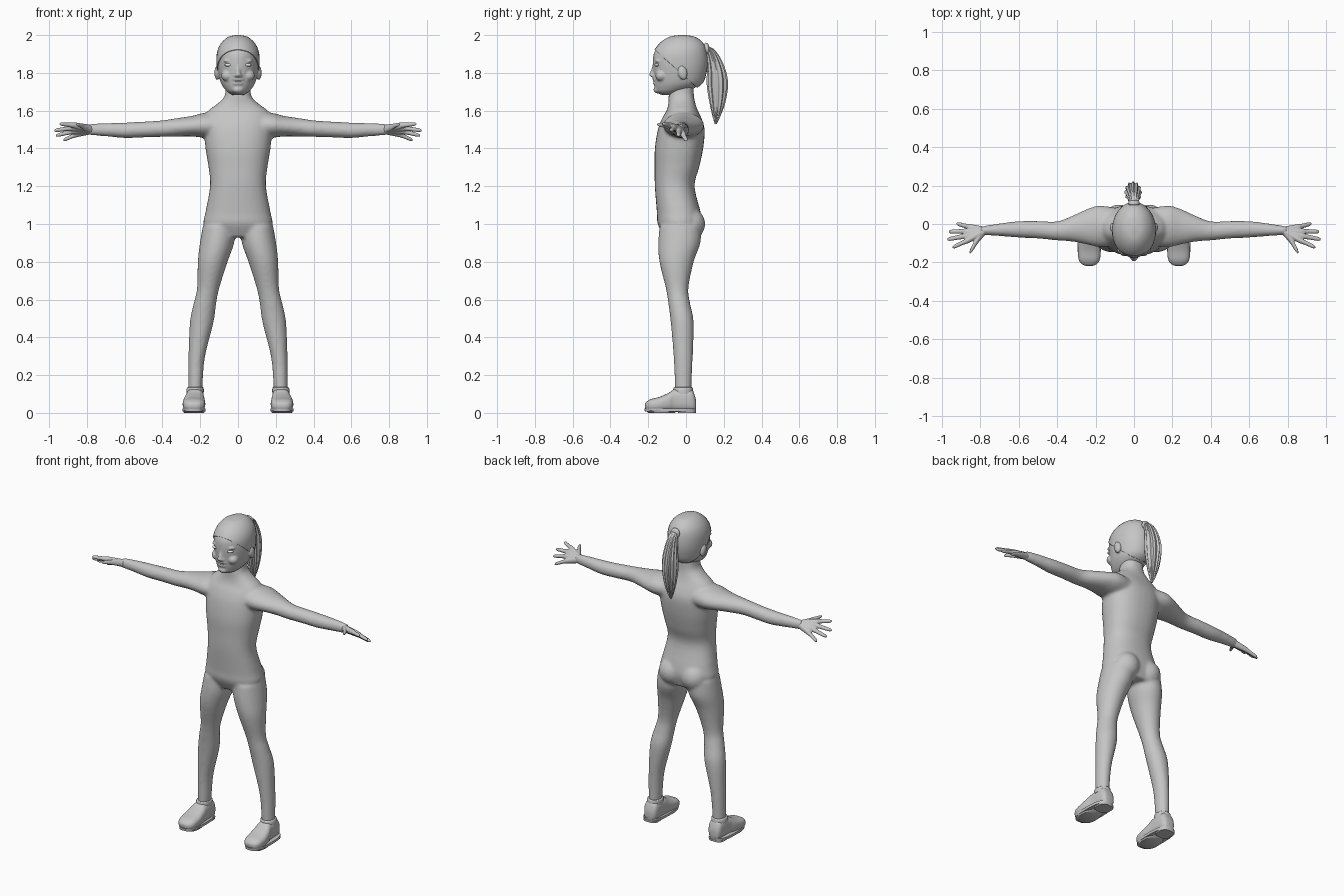
import bpy, bmesh, math
from mathutils import Matrix, Vector


def material(name, v):
    m = bpy.data.materials.new(name)
    m.diffuse_color = (v, v, v, 1)
    return m


GREY = material("plain grey", 0.56)
WHITE = material("eye white", 0.85)


def spline(secs, steps):
    """Catmull-Rom interpolation of section tuples."""
    out = []
    for i in range(len(secs) - 1):
        p = [secs[max(0, min(len(secs) - 1, i + k))] for k in (-1, 0, 1, 2)]
        for j in range(steps):
            t = j / steps
            out.append([0.5 * (2 * b + (c - a) * t + (2 * a - 5 * b + 4 * c - d) * t * t
                               + (3 * b - a - 3 * c + d) * t ** 3) for a, b, c, d in zip(*p)])
    return out + [list(secs[-1])]


def loft(bm, secs, axis="Z", side=1, n=24, power=2.0, steps=4, ripple=0, depth=0.0):
    """Skin rings (x, y, z, ru, rv) lying across the given axis."""
    rings = []
    for x, y, z, ru, rv in spline(secs, steps):
        ring = []
        for k in range(n):
            a = 2 * math.pi * k / n
            c, s = math.cos(a), math.sin(a)
            w = 1 + depth * math.cos(ripple * a)
            u = math.copysign(abs(c) ** (2 / power), c) * max(ru, 0.001) * w
            v = math.copysign(abs(s) ** (2 / power), s) * max(rv, 0.001) * w
            co = {"Z": (x + u, y + v, z), "X": (x, y + u, z + v), "Y": (x + u, y, z + v)}[axis]
            ring.append(bm.verts.new((co[0] * side, co[1], co[2])))
        rings.append(ring)
    faces = [bm.faces.new((r[k], r[(k + 1) % n], q[(k + 1) % n], q[k]))
             for r, q in zip(rings, rings[1:]) for k in range(n)]
    faces += [bm.faces.new(rings[0]), bm.faces.new(rings[-1])]
    bmesh.ops.recalc_face_normals(bm, faces=faces)


def ball(bm, centre, size, turn=0.0):
    mat = (Matrix.Translation(centre) @ Matrix.Rotation(turn, 4, "X")
           @ Matrix.Diagonal((*size, 1)))
    bmesh.ops.create_uvsphere(bm, u_segments=24, v_segments=16, radius=1, matrix=mat)


def finish(name, bm, mat=GREY, voxel=0, smooth=0):
    me = bpy.data.meshes.new(name)
    bm.to_mesh(me)
    bm.free()
    ob = bpy.data.objects.new(name, me)
    bpy.context.collection.objects.link(ob)
    me.materials.append(mat)
    bpy.ops.object.select_all(action="DESELECT")
    ob.select_set(True)
    bpy.context.view_layer.objects.active = ob
    if voxel:  # weld overlapping parts into one soft skin
        r = ob.modifiers.new("weld", "REMESH")
        r.mode, r.voxel_size, r.use_smooth_shade = "VOXEL", voxel, True
        s = ob.modifiers.new("soften", "SMOOTH")
        s.factor, s.iterations = 0.5, smooth
    else:
        bpy.ops.object.shade_smooth_by_angle(angle=math.radians(50))
    return ob


# Body: torso with neck, legs and arms
bm = bmesh.new()
loft(bm, [(0, -.025, .93, .14, .09), (0, -.033, 1.0, .182, .117), (0, -.038, 1.06, .173, .116),
          (0, -.06, 1.2, .148, .105), (0, -.048, 1.3, .156, .118), (0, -.037, 1.4, .172, .128),
          (0, -.025, 1.5, .18, .124), (0, -.022, 1.56, .178, .104), (0, -.02, 1.6, .158, .083),
          (0, -.022, 1.64, .105, .071), (0, -.025, 1.68, .07, .067), (0, -.02, 1.75, .064, .06)],
     power=2.3, n=32)
for s in (1, -1):
    loft(bm, [(.227, -.015, .08, .036, .044), (.225, -.015, .16, .038, .045),
              (.218, -.015, .3, .044, .051), (.192, -.02, .48, .063, .061),
              (.175, -.036, .58, .06, .058), (.158, -.047, .66, .059, .06),
              (.134, -.05, .8, .079, .091), (.111, -.035, .9, .091, .112),
              (.1, -.03, .99, .086, .11)], side=s)
    loft(bm, [(.1, -.015, 1.52, .1, .07), (.18, -.012, 1.522, .108, .066),
              (.24, -.014, 1.518, .094, .055), (.32, -.024, 1.512, .068, .049),
              (.4, -.036, 1.505, .05, .044), (.5, -.03, 1.5, .046, .042),
              (.6, -.028, 1.496, .043, .041), (.7, -.03, 1.499, .033, .035),
              (.78, -.034, 1.5, .024, .03), (.8, -.036, 1.5, .02, .026)], "X", side=s)
    ball(bm, (s * .078, .02, 1.0), (.082, .082, .085))
finish("body", bm, voxel=.009, smooth=8)

# Hands: five fingers fanning out from the wrist
fingers = [((.865, -.085, 1.522), (.945, -.122, 1.53)), ((.875, -.062, 1.508), (.973, -.08, 1.495)),
           ((.87, -.038, 1.491), (.965, -.04, 1.468)), ((.855, -.016, 1.475), (.925, .002, 1.443))]
for s, label in ((1, "left"), (-1, "right")):
    bm = bmesh.new()
    for knuckle, tip in fingers:
        k, t = Vector(knuckle), Vector(tip)
        w = Vector((.77, -.035, 1.5))
        loft(bm, [(*w, .02, .024), (*w.lerp(k, .5), .018, .02), (*k, .016, .016),
                  (*k.lerp(t, .35), .0125, .012), (*k.lerp(t, .85), .011, .01),
                  (*t, .004, .004)], "X", side=s, n=14)
    loft(bm, [(.775, -.04, 1.5, .018, .02), (.81, -.075, 1.512, .022, .018),
              (.835, -.115, 1.522, .02, .012), (.85, -.138, 1.526, .015, .01),
              (.857, -.148, 1.527, .005, .004)], "X", side=s, n=14)
    finish(label + "_hand", bm, voxel=.004, smooth=3)

# Head with nose, lips, chin, cheeks and ears
skull = [(0, -.09, 1.683, .03, .04), (0, -.08, 1.7, .056, .078), (0, -.06, 1.72, .075, .105),
         (0, -.042, 1.75, .092, .127), (0, -.035, 1.8, .104, .138), (0, -.033, 1.85, .109, .143),
         (0, -.032, 1.9, .107, .139), (0, -.026, 1.94, .094, .122), (0, -.022, 1.97, .071, .094),
         (0, -.02, 1.988, .044, .06), (0, -.02, 1.995, .012, .016)]
bm = bmesh.new()
loft(bm, skull, n=40)
loft(bm, [(0, -.165, 1.775, .019, .012), (0, -.175, 1.787, .02, .02),
          (0, -.174, 1.8, .014, .017), (0, -.168, 1.83, .01, .012),
          (0, -.165, 1.86, .008, .008)], n=16)
ball(bm, (0, -.163, 1.766), (.032, .015, .007))
ball(bm, (0, -.161, 1.744), (.028, .015, .008))
ball(bm, (0, -.148, 1.711), (.03, .024, .02))
for s in (1, -1):
    ball(bm, (s * .05, -.145, 1.863), (.028, .02, .008))
    ball(bm, (s * .055, -.13, 1.785), (.034, .032, .03))
    ball(bm, (s * .11, -.018, 1.8), (.015, .024, .038), .25)
    ball(bm, (s * .012, -.172, 1.783), (.011, .011, .009))
finish("head", bm, voxel=.0055, smooth=3)

# Eyes and teeth
for s, label in ((1, "left"), (-1, "right")):
    bm = bmesh.new()
    ball(bm, (s * .05, -.152, 1.842), (.021, .015, .009))
    finish(label + "_eye", bm, WHITE)
bm = bmesh.new()
ball(bm, (0, -.16, 1.755), (.024, .014, .006))
finish("teeth", bm, WHITE)

# Swept-back hair: skull shell above a slanting hairline
bm = bmesh.new()
loft(bm, skull, n=80, steps=8, ripple=40, depth=.004)
bmesh.ops.bisect_plane(bm, geom=bm.verts[:] + bm.edges[:] + bm.faces[:],
                       plane_co=(0, 0, 1.775), plane_no=(0, -.9, -1), clear_outer=True)
hair = finish("hair", bm)
shell = hair.modifiers.new("thickness", "SOLIDIFY")
shell.thickness, shell.offset = .005, 1

# Ponytail with strand ridges, and its tie
bm = bmesh.new()
loft(bm, [(0, .09, 1.945, .018, .018), (-.001, .13, 1.915, .026, .027),
          (-.003, .158, 1.83, .038, .043), (-.005, .166, 1.74, .042, .052),
          (-.005, .166, 1.64, .033, .038), (-.004, .161, 1.57, .018, .019),
          (-.003, .157, 1.53, .005, .005)], n=72, ripple=12, depth=.09)
finish("ponytail", bm)
bm = bmesh.new()
loft(bm, [(0, .098, 1.93, .022, .024), (0, .104, 1.93, .029, .03),
          (0, .116, 1.925, .029, .03), (0, .122, 1.922, .022, .024)], "Y")
finish("hair_tie", bm)

# Shoes: upper, ankle collar, sole and heel
for s, label in ((1, "left"), (-1, "right")):
    bm = bmesh.new()
    loft(bm, [(.233, -.217, .038, .022, .012), (.233, -.208, .038, .04, .022),
              (.233, -.185, .041, .055, .032), (.233, -.14, .046, .06, .039),
              (.231, -.09, .057, .055, .05), (.228, -.06, .066, .049, .06),
              (.227, 0, .068, .047, .062), (.227, .032, .064, .043, .058),
              (.228, .048, .05, .032, .038), (.228, .053, .045, .02, .02)],
         "Y", side=s, power=2.7, n=32)
    finish(label + "_shoe", bm)
    bm = bmesh.new()
    loft(bm, [(.228, -.015, .1, .046, .054), (.227, -.015, .122, .046, .053),
              (.226, -.015, .134, .043, .05), (.226, -.015, .136, .036, .043)], side=s)
    finish(label + "_shoe_collar", bm)
    bm = bmesh.new()
    loft(bm, [(.233, -.083, .008, .061, .135), (.233, -.083, .024, .062, .137)],
         side=s, power=2.8, n=40, steps=1)
    loft(bm, [(.231, .005, 0, .048, .048), (.231, .005, .012, .05, .049)],
         side=s, power=3, n=32, steps=1)
    loft(bm, [(.233, -.13, 0, .053, .07), (.233, -.13, .012, .06, .085)],
         side=s, power=2.5, n=32, steps=1)
    finish(label + "_shoe_sole", bm)
